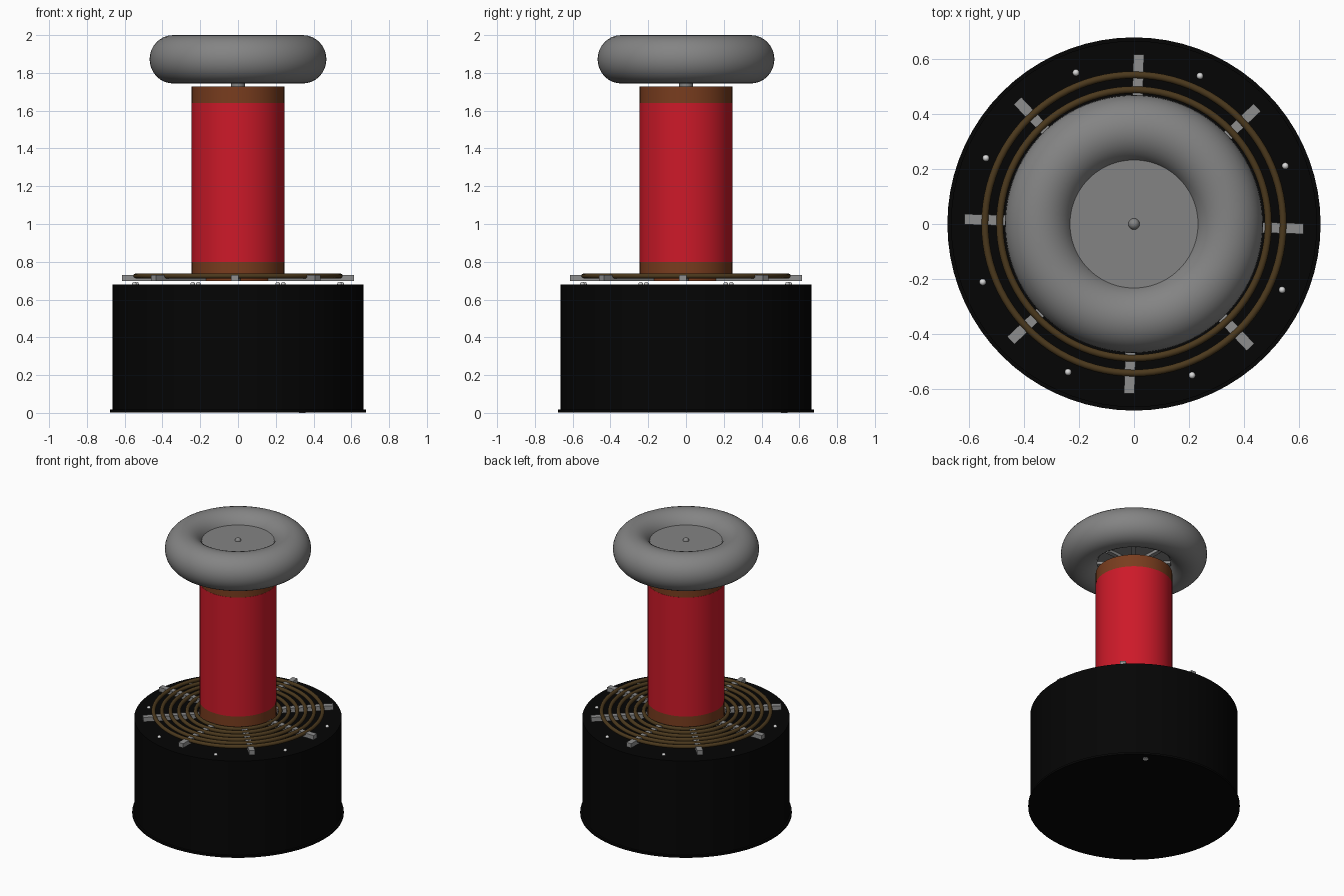
import bpy, math
from mathutils import Matrix, Vector

if "Cube" in bpy.data.objects:
    bpy.data.objects.remove(bpy.data.objects["Cube"])


def mat(name, r, g, b):
    m = bpy.data.materials.new(name)
    m.diffuse_color = (r, g, b, 1)
    m.use_nodes = True
    m.node_tree.nodes["Principled BSDF"].inputs["Base Color"].default_value = m.diffuse_color
    return m


BLACK = mat("black", 0.0014, 0.0014, 0.0014)
RED = mat("red_winding", 0.61, 0.010, 0.022)
BROWN = mat("brown_tube", 0.19, 0.046, 0.013)
COPPER = mat("dark_copper", 0.07, 0.04, 0.012)
GREY = mat("grey_metal", 0.23, 0.23, 0.23)
LIGHT = mat("light_grey", 0.27, 0.27, 0.27)
WHITE = mat("white_screw", 0.7, 0.7, 0.7)


def finish(name, material, smooth=True):
    ob = bpy.context.object
    ob.name = name
    ob.data.materials.append(material)
    if smooth:
        bpy.ops.object.shade_smooth_by_angle(angle=math.radians(35))
    return ob


def cyl(name, material, r, z0, z1, x=0, y=0, n=64):
    bpy.ops.mesh.primitive_cylinder_add(vertices=n, radius=r, depth=z1 - z0,
                                        location=(x, y, (z0 + z1) / 2))
    return finish(name, material)


def ring(name, material, major, minor, z, n=96, k=12):
    bpy.ops.mesh.primitive_torus_add(major_radius=major, minor_radius=minor, location=(0, 0, z),
                                     major_segments=n, minor_segments=k)
    return finish(name, material)


def radial_bar(name, material, r0, r1, width, z0, z1, angle):
    c = Vector(((r0 + r1) / 2, 0, (z0 + z1) / 2))
    bpy.ops.mesh.primitive_cube_add(size=1, location=Matrix.Rotation(angle, 3, 'Z') @ c,
                                    rotation=(0, 0, angle))
    bpy.context.object.scale = (r1 - r0, width, z1 - z0)
    return finish(name, material, False)


def dome(name, material, r, loc):
    bpy.ops.mesh.primitive_uv_sphere_add(segments=16, ring_count=8, radius=r, location=loc)
    return finish(name, material)


# Base drum with foot flange
cyl("base_flange", BLACK, 0.677, 0.003, 0.017, n=72)
cyl("base_drum", BLACK, 0.664, 0.01, 0.68, n=72)
cyl("base_bottom_screw", WHITE, 0.018, 0, 0.01, 0.34, 0.52, 12)

# Flat primary coil on eight radial supports, with screws between them
for i in range(8):
    a = math.radians(45 * i - 1.6)
    radial_bar(f"coil_support_{i}", LIGHT, 0.25, 0.615, 0.038, 0.698, 0.729, a)
    b = math.radians(45 * i + 21)
    dome(f"base_screw_{i}", WHITE, 0.012, (0.588 * math.cos(b), 0.588 * math.sin(b), 0.682))
for i in range(6):
    ring(f"primary_turn_{i}", COPPER, 0.541 - 0.054 * i, 0.013, 0.725)

# Secondary column: brown tube ends around the red winding
cyl("lower_tube", BROWN, 0.245, 0.698, 0.80)
cyl("red_winding", RED, 0.246, 0.80, 1.64)
cyl("upper_tube", BROWN, 0.245, 1.64, 1.727)

# Toroid top load, slightly taller than round, with discs, post, struts and nut
toroid = ring("toroid", GREY, 0.343, 0.125, 1.872, 96, 32)
toroid.scale.z = 1.024
cyl("toroid_top_disc", GREY, 0.238, 1.92, 1.93)
cyl("toroid_bottom_disc", GREY, 0.238, 1.81, 1.82)
cyl("toroid_post", GREY, 0.037, 1.727, 1.925, n=24)
dome("centre_nut", GREY, 0.021, (0, 0, 1.928))
for i in range(8):
    radial_bar(f"disc_strut_{i}", LIGHT, 0.03, 0.235, 0.03, 1.79, 1.811, math.radians(45 * i + 4))
